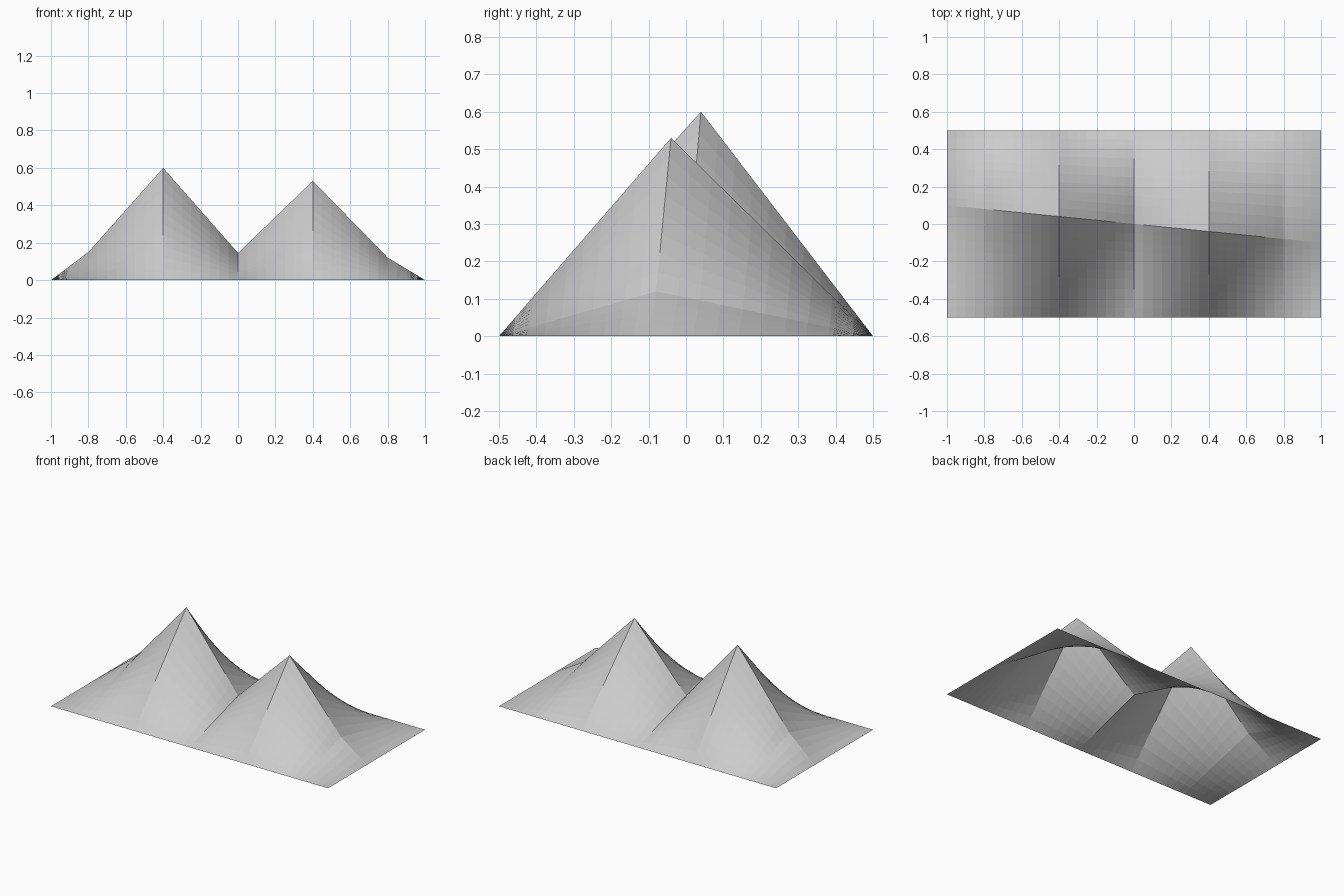
import bpy
import bmesh

if "Cube" in bpy.data.objects:
    bpy.data.objects.remove(bpy.data.objects["Cube"])

# ridge profile (x, z), seen from the front
RIDGE = [(-1, 0), (-0.8, 0.15), (-0.4, 0.6), (0, 0.145), (0.4, 0.53), (0.8, 0.12), (1, 0)]
COLS, ROWS = 40, 10


def ridge_height(x):
    for (x0, z0), (x1, z1) in zip(RIDGE, RIDGE[1:]):
        if x <= x1 + 1e-6:
            return z0 + (z1 - z0) * (x - x0) / (x1 - x0)
    return 0.0


# open sheet: straight slopes run from the front and back edges to a slanted ridge
bm = bmesh.new()
grid = []
for i in range(COLS + 1):
    x = -1 + 2 * i / COLS
    top_y, top_z = -0.1 * x, ridge_height(x)
    column = []
    for j in range(2 * ROWS + 1):
        t = 1 - abs(j - ROWS) / ROWS
        edge_y = -0.5 if j < ROWS else 0.5
        column.append(bm.verts.new((x, edge_y + (top_y - edge_y) * t, top_z * t)))
    grid.append(column)

for a, b in zip(grid, grid[1:]):
    for j in range(2 * ROWS):
        bm.faces.new((a[j], b[j], b[j + 1], a[j + 1]))

mesh = bpy.data.meshes.new("mountain_ridge")
bm.to_mesh(mesh)
bm.free()
bpy.context.collection.objects.link(bpy.data.objects.new("mountain_ridge", mesh))
